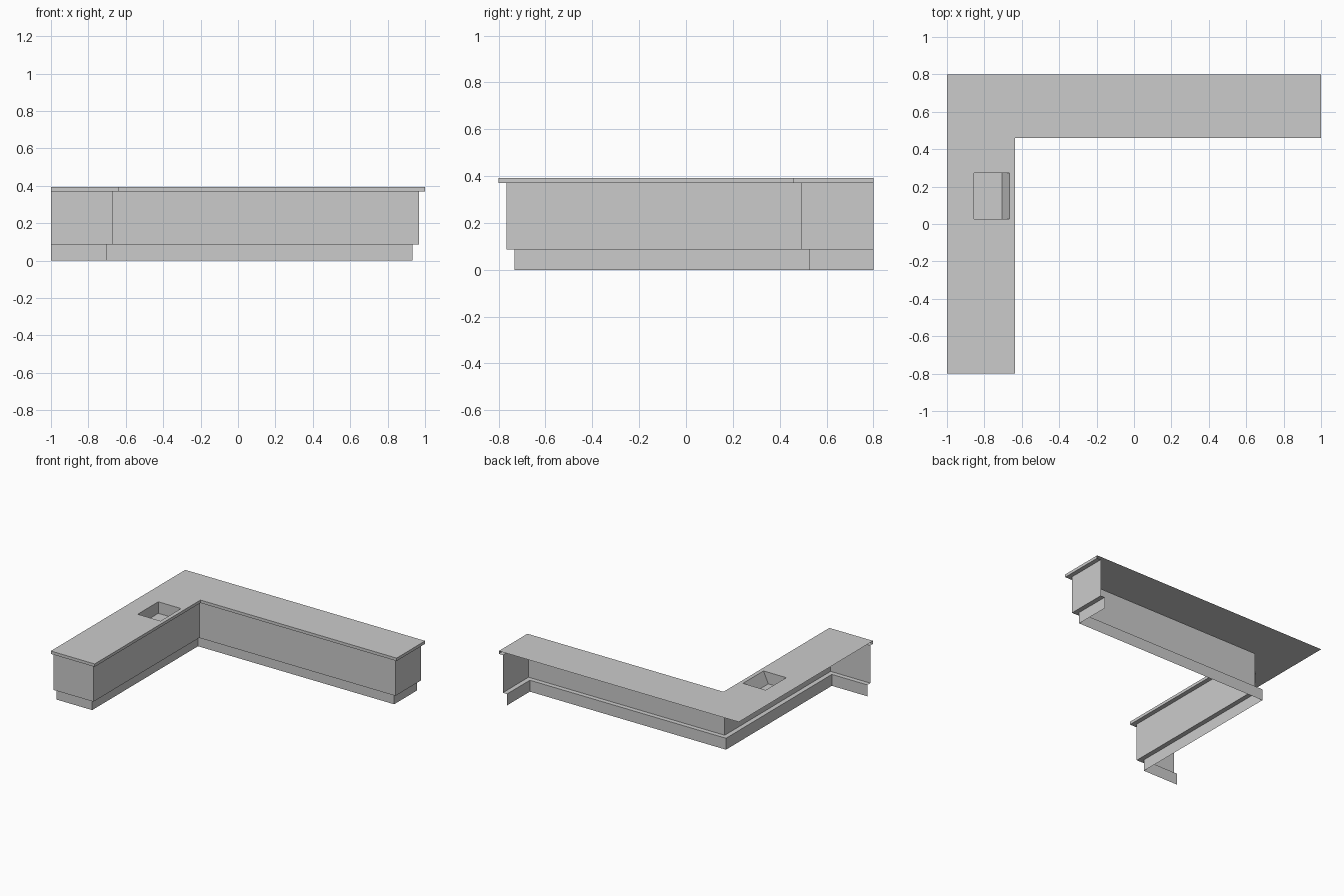
import bpy, bmesh

if "Cube" in bpy.data.objects:
    bpy.data.objects.remove(bpy.data.objects["Cube"])

TOP, LIP, KICK = 0.392, 0.37, 0.086      # heights of the counter steps
BODY_IN, PLINTH_IN = 0.033, 0.068        # set-backs from the worktop edge


def path(d):
    """Front outline of the L counter, set back by d (back and left are open)."""
    return [(-1, -0.8 + d), (-0.635 - d, -0.8 + d), (-0.635 - d, 0.46 + d),
            (1 - d, 0.46 + d), (1 - d, 0.8)]


def finish(name, bm):
    mesh = bpy.data.meshes.new(name)
    bm.to_mesh(mesh)
    bm.free()
    obj = bpy.data.objects.new(name, mesh)
    bpy.context.collection.objects.link(obj)
    return obj


def sweep(bm, profile):
    """Run a (set-back, height) profile along the L path, with mitred corners."""
    rows = [[bm.verts.new((x, y, z)) for x, y in path(d)] for d, z in profile]
    for up, low in zip(rows, rows[1:]):
        for i in range(len(up) - 1):
            bm.faces.new((low[i], low[i + 1], up[i + 1], up[i]))
    return rows


def loop_edges(bm, verts):
    edges = []
    for a, b in zip(verts, verts[1:] + verts[:1]):
        edges.append(bm.edges.get((a, b)) or bm.edges.new((a, b)))
    return edges


# Basin opening in the worktop
X0, X1, Y0, Y1 = -0.855, -0.665, 0.027, 0.272
hole = [(X0, Y0), (X1, Y0), (X1, Y1), (X0, Y1)]

# Worktop: top surface with opening, rim and underside of the overhang
bm = bmesh.new()
rows = sweep(bm, [(0, TOP), (0, LIP), (BODY_IN, LIP)])
outer = rows[0] + [bm.verts.new((-1, 0.8, TOP))]
inner = [bm.verts.new((x, y, TOP)) for x, y in hole]
fill = bmesh.ops.triangle_fill(bm, use_beauty=True, normal=(0, 0, 1),
                               edges=loop_edges(bm, outer) + loop_edges(bm, inner))
for f in fill["geom"]:
    if isinstance(f, bmesh.types.BMFace):
        f.normal_update()
        if f.normal.z < 0:
            f.normal_flip()
finish("worktop", bm)

# Basin: recess with one sloped side
bm = bmesh.new()
FLOOR = 0.305
top = [bm.verts.new((x, y, TOP)) for x, y in hole]
low = [bm.verts.new((min(x, -0.705), y, FLOOR)) for x, y in hole]
bm.faces.new(low)
for i in range(4):
    j = (i + 1) % 4
    bm.faces.new((top[i], top[j], low[j], low[i]))
finish("basin", bm)

# Cabinet front panels with the ledge above the plinth
bm = bmesh.new()
sweep(bm, [(BODY_IN, LIP), (BODY_IN, KICK), (PLINTH_IN, KICK)])
finish("cabinet_panels", bm)

# Recessed plinth
bm = bmesh.new()
sweep(bm, [(PLINTH_IN, KICK), (PLINTH_IN, 0)])
finish("plinth", bm)
